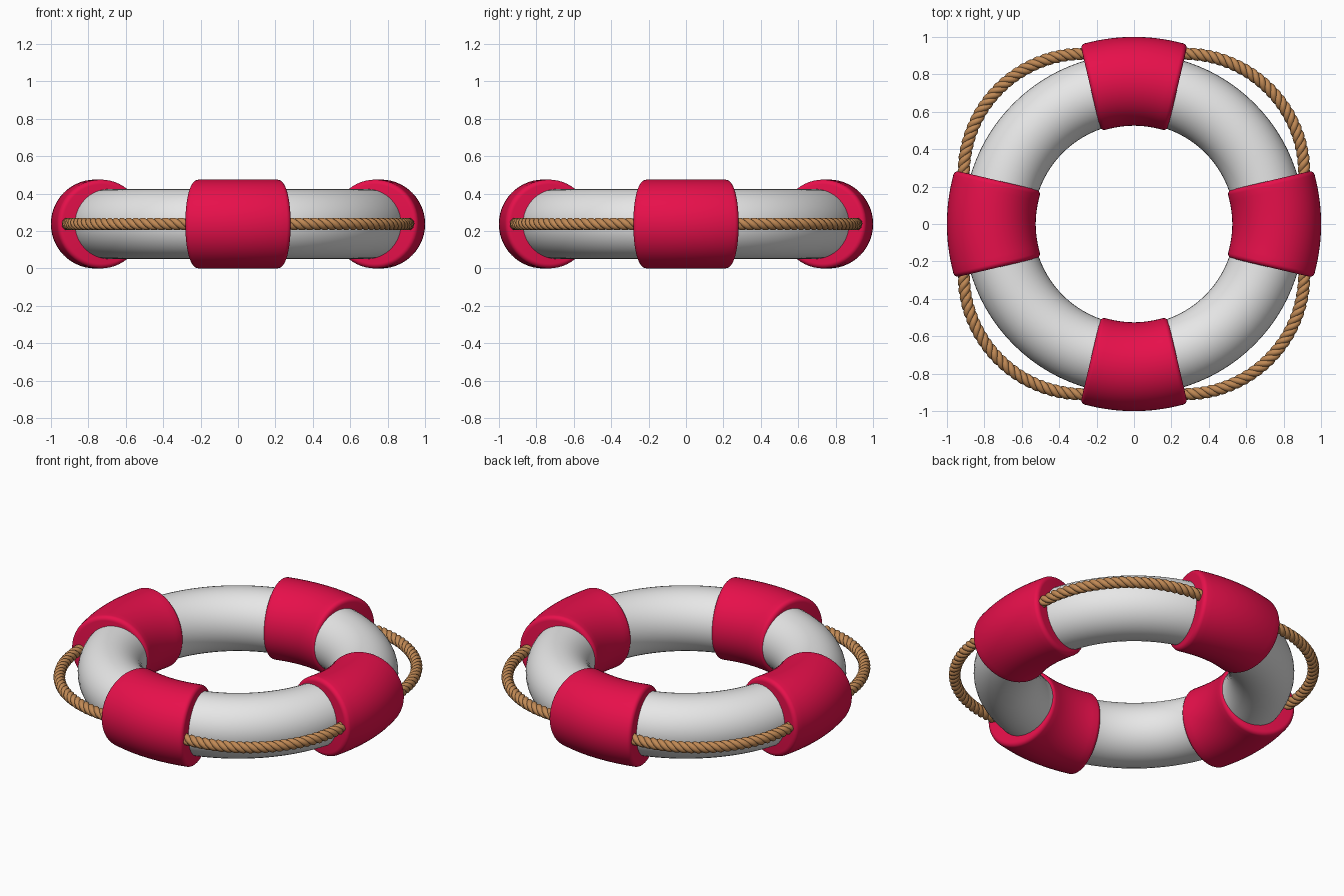
import bpy, bmesh, math
from mathutils import Vector

if "Cube" in bpy.data.objects:
    bpy.data.objects.remove(bpy.data.objects["Cube"])

ZC = 0.2375          # height of the ring's mid-plane
UP = Vector((0, 0, 1))


def material(name, rgb):
    m = bpy.data.materials.new(name)
    m.diffuse_color = (*rgb, 1)
    m.use_nodes = True
    m.node_tree.nodes["Principled BSDF"].inputs["Base Color"].default_value = m.diffuse_color
    return m


white = material("white shell", (0.8, 0.8, 0.8))
red = material("red band", (0.8, 0.005, 0.07))
tan = material("tan rope", (0.53, 0.25, 0.09))


def loft(bm, rings):
    """Skin a list of closed rings and cap both ends."""
    rows = [[bm.verts.new(p) for p in ring] for ring in rings]
    n = len(rows[0])
    for a, b in zip(rows, rows[1:]):
        for i in range(n):
            j = (i + 1) % n
            bm.faces.new((a[i], a[j], b[j], b[i]))
    bm.faces.new(rows[0])
    bm.faces.new(rows[-1])


def circle(centre, side, up, r, n):
    return [centre + r * (math.cos(2 * math.pi * i / n) * side
                          + math.sin(2 * math.pi * i / n) * up) for i in range(n)]


def four_around(name, bm, mat):
    """Make an object from bm and repeat it at quarter turns."""
    bmesh.ops.recalc_face_normals(bm, faces=bm.faces)
    me = bpy.data.meshes.new(name)
    bm.to_mesh(me)
    bm.free()
    me.materials.append(mat)
    for k in range(4):
        ob = bpy.data.objects.new(f"{name}_{k + 1}", me)
        ob.location.z = ZC
        ob.rotation_euler.z = k * math.pi / 2
        bpy.context.collection.objects.link(ob)
    bpy.ops.object.select_all(action='DESELECT')
    ob.select_set(True)
    bpy.context.view_layer.objects.active = ob
    me.shade_smooth()
    me.set_sharp_from_angle(angle=math.radians(40))


# White float ring
bpy.ops.mesh.primitive_torus_add(major_radius=0.725, minor_radius=0.187,
                                 major_segments=96, minor_segments=40,
                                 location=(0, 0, ZC))
ring = bpy.context.object
ring.name = "float_ring"
ring.data.materials.append(white)
ring.data.shade_smooth()

# Red bands: swept arc with short straight ends and rounded rims
R, r, half, ext, bev = 0.763, 0.2375, math.radians(13.2), 0.06, 0.025
stations = [(-half + 2 * half * i / 12, 0, 0) for i in range(13)]
rim = [(ext - bev + bev * math.sin(t), bev * (1 - math.cos(t)))
       for t in (math.pi / 2 * i / 5 for i in range(6))]
stations = ([(-half, -e, d) for e, d in reversed(rim)] + stations
            + [(half, e, d) for e, d in rim])
rings = []
for a, e, d in stations:
    out = Vector((math.sin(a), math.cos(a), 0))
    along = Vector((math.cos(a), -math.sin(a), 0))
    rings.append(circle(out * R + along * e, out, UP, r - d, 56))
bm = bmesh.new()
loft(bm, rings)
four_around("band", bm, red)

# Grab rope: three strands twisted along a quarter-round arc
ARC_C, ARC_R, PITCH = Vector((0.27, 0.27, 0)), 0.64, 0.125
A0, A1, STEPS = math.radians(-8), math.radians(98), 170


def strand_point(a, phase):
    out = Vector((math.cos(a), math.sin(a), 0))
    w = phase - 2 * math.pi * a * ARC_R / PITCH
    return ARC_C + out * ARC_R + 0.0165 * (math.cos(w) * out + math.sin(w) * UP)


bm = bmesh.new()
for s in range(3):
    phase = 2 * math.pi * s / 3
    rings = []
    for i in range(STEPS + 1):
        a = A0 + (A1 - A0) * i / STEPS
        p = strand_point(a, phase)
        t = (strand_point(a + 0.002, phase) - strand_point(a - 0.002, phase)).normalized()
        side = t.cross(UP).normalized()
        rings.append(circle(p, side, side.cross(t), 0.0175, 10))
    loft(bm, rings)
four_around("grab_rope", bm, tan)
